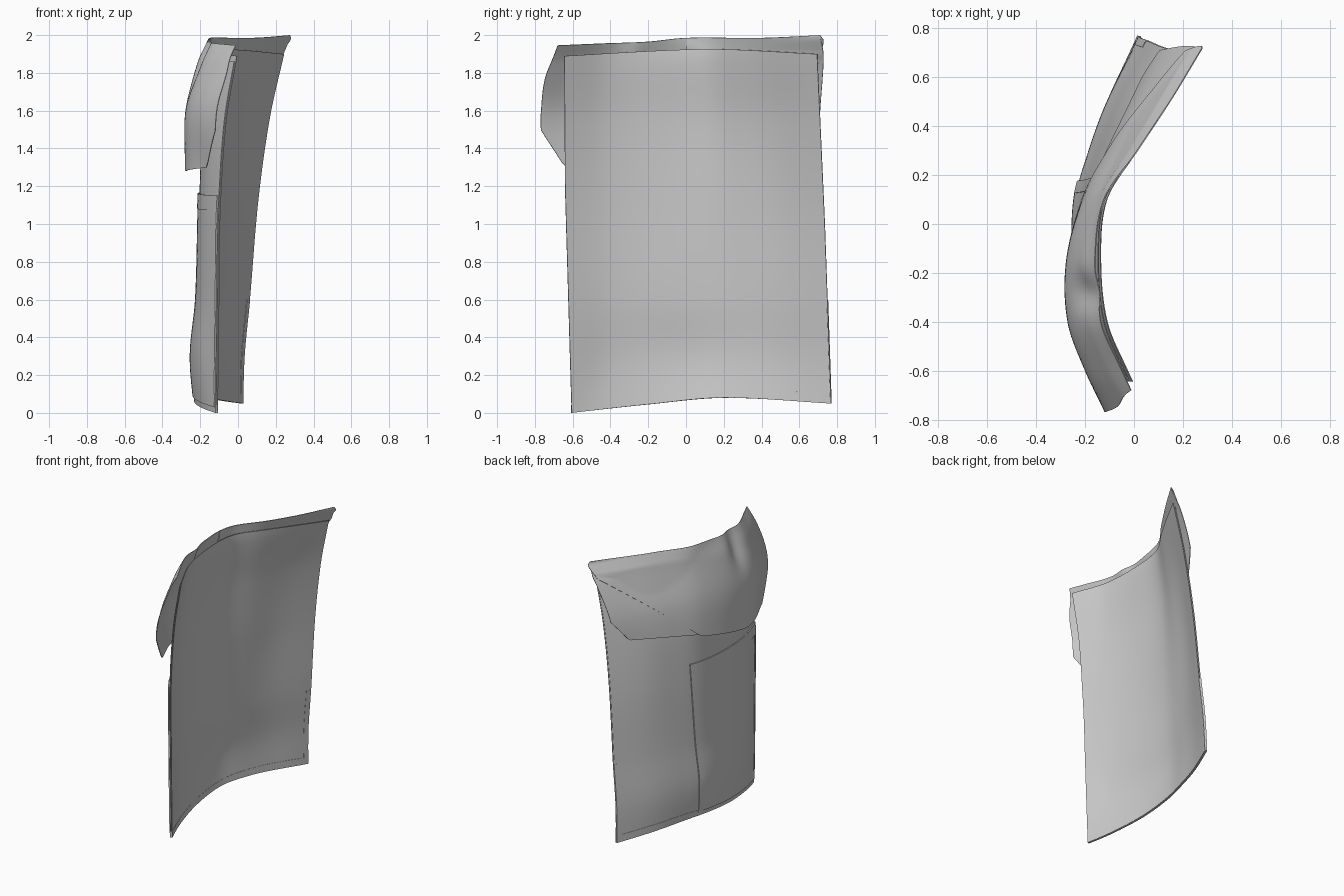
import bpy, math

if "Cube" in bpy.data.objects:
    bpy.data.objects.remove(bpy.data.objects["Cube"])

grey = bpy.data.materials.new("grey cloth")
grey.diffuse_color = (0.6, 0.6, 0.6, 1)
grey.use_nodes = True
grey.node_tree.nodes["Principled BSDF"].inputs["Base Color"].default_value = grey.diffuse_color


def linear(xs, vs, x):
    for i in range(len(xs) - 1):
        if x <= xs[i + 1] or i == len(xs) - 2:
            t = (x - xs[i]) / (xs[i + 1] - xs[i])
            return vs[i] + (vs[i + 1] - vs[i]) * t


def smooth(xs, vs, x):
    """Cubic curve through uneven points, straight beyond the ends."""
    n = len(xs)
    if x <= xs[0] or x >= xs[-1]:
        return linear(xs, vs, x)
    i = max(k for k in range(n - 1) if xs[k] <= x)

    def slope(k):
        a, b = max(k - 1, 0), min(k + 1, n - 1)
        return (vs[b] - vs[a]) / (xs[b] - xs[a])
    h = xs[i + 1] - xs[i]
    t = (x - xs[i]) / h
    return ((2*t**3 - 3*t*t + 1) * vs[i] + (t**3 - 2*t*t + t) * h * slope(i)
            + (3*t*t - 2*t**3) * vs[i + 1] + (t**3 - t*t) * h * slope(i + 1))


# S-shaped cross-sections: x along y, at several heights
YS = [-.75, -.6, -.4, -.15, .1, .3, .5, .75]
BODY = {0: [-.04, -.11, -.17, -.21, -.205, -.16, -.095, .015],
        .3: [-.04, -.11, -.19, -.232, -.23, -.175, -.10, .028],
        .6: [-.04, -.11, -.177, -.207, -.20, -.148, -.07, .062],
        1.1: [-.04, -.108, -.17, -.195, -.175, -.112, -.032, .115],
        1.55: [-.01, -.08, -.15, -.175, -.155, -.065, .035, .19],
        1.9: [.05, -.025, -.11, -.135, -.11, .01, .13, .275],
        1.97: [.06, -.02, -.115, -.15, -.12, .015, .145, .295]}
FLAP = {1.3: [-.12, -.18, -.262, -.275, -.215, -.13, -.04, .08],
        1.6: [-.12, -.195, -.265, -.27, -.20, -.095, .005, .115],
        1.85: [-.03, -.11, -.19, -.215, -.15, -.02, .095, .21],
        1.97: [.04, -.035, -.13, -.16, -.125, .01, .14, .295]}


def cloth(table, y, z):
    return smooth(list(table), [smooth(YS, r, y) for r in table.values()], z)


def lerp(a, b, t):
    return a + (b - a) * t


# outlines
def y_low(z): return linear([0, 1.2, 2], [-.605, -.64, -.645], z)
def y_high(z): return linear([0, 1, 2], [.77, .735, .69], z)
def z_bottom(y): return smooth([-.61, -.2, .2, .77], [0, .045, .08, .05], y)
def z_panel_top(y): return smooth([-.64, -.1, .2, .69], [1.89, 1.92, 1.925, 1.9], y)
def z_fold(y): return smooth([-.68, -.45, -.2, 0, .4, .72],
                             [1.945, 1.955, 1.965, 1.985, 1.985, 2.0], y)


def sheet(name, point, nu, nv, thick):
    verts = [point(i / nu, j / nv) for j in range(nv + 1) for i in range(nu + 1)]
    w = nu + 1
    faces = [(j*w + i, j*w + i + 1, (j+1)*w + i + 1, (j+1)*w + i)
             for j in range(nv) for i in range(nu)]
    me = bpy.data.meshes.new(name)
    me.from_pydata(verts, [], faces)
    me.materials.append(grey)
    ob = bpy.data.objects.new(name, me)
    bpy.context.collection.objects.link(ob)
    m = ob.modifiers.new("thickness", 'SOLIDIFY')
    m.thickness, m.offset = thick, 0
    bpy.ops.object.select_all(action='DESELECT')
    ob.select_set(True)
    bpy.context.view_layer.objects.active = ob
    bpy.ops.object.modifier_apply(modifier="thickness")
    bpy.ops.object.shade_smooth_by_angle(angle=math.radians(40))
    return ob


def body_patch(name, ya, yb, za, zb, shift, nu, nv, thick):
    """Patch on the body; limits are functions of height or of y."""
    def point(u, v):
        y = lerp(ya(2 * v), yb(2 * v), u)
        z = lerp(za(y), zb(y), v)
        y = lerp(ya(z), yb(z), u)
        return cloth(BODY, y, z) + shift, y, z
    return sheet(name, point, nu, nv, thick)


# main bag: two layers, closed at the bottom by a hem
body_patch("front_panel", y_low, y_high, z_bottom, z_panel_top, 0, 48, 48, .004)
body_patch("back_panel", y_low, y_high, z_bottom,
           lambda y: z_panel_top(y) - .03, -.009, 48, 48, .004)
body_patch("bottom_hem", y_low, y_high, z_bottom, lambda y: z_bottom(y) + .045,
           -.0045, 48, 2, .016)
body_patch("side_seam", lambda z: y_high(z) - .03, y_high,
           lambda y: .08, lambda y: .6, -.0045, 2, 24, .016)


# pocket on the back with a hemmed opening and edge strip
def pocket_top(y): return linear([-.62, .18], [1.15, 1.17], y)
def pocket_side(z): return .17 + .02 * z / 1.2


body_patch("pocket", y_low, pocket_side, lambda y: z_bottom(y) + .03, pocket_top,
           -.016, 30, 30, .005)
body_patch("pocket_hem", y_low, pocket_side, lambda y: pocket_top(y) - .08, pocket_top,
           -.018, 30, 3, .006)
body_patch("pocket_edge", lambda z: pocket_side(z) - .05, pocket_side,
           lambda y: .35, pocket_top, -.018, 3, 24, .006)
body_patch("pocket_front_seam", y_low, lambda z: y_low(z) + .03,
           lambda y: .1, pocket_top, -.018, 2, 24, .006)


# flap folded over the back, always lying clear of the body
def flap_layer(name, start, end, bottom, shift, gap):
    def point(u, v):
        y = lerp(start(v), end(v), u)
        z = lerp(z_fold(y), bottom(y), v)
        # gathered crease near the fold
        dent = .035 * math.exp(-((y + .28) / .07)**2 - ((z - 1.86) / .13)**2)
        x = cloth(FLAP, y, z) + dent + shift
        gap_z = gap * min(1, max(0, (1.99 - z) / .08))
        if y > -.1:
            x = min(x, cloth(BODY, y, min(z, 1.98)) - gap_z)
        return x, y, z
    return sheet(name, point, 54, 28, .004)


def flap_left(v): return smooth([0, .35, .8, 1], [-.68, -.745, -.768, -.768], v)
def flap_right(v): return smooth([0, .3, 1], [.71, .728, .71], v)


flap_layer("flap", flap_left, flap_right,
           lambda y: linear([-.77, -.64, -.3, .12, .70, .73],
                            [1.5, 1.3, 1.28, 1.36, 1.88, 1.9], y), 0, .03)
flap_layer("flap_lining", lambda v: .0, flap_right,
           lambda y: linear([0, .12, .6, .71],
                            [1.34, 1.37, 1.45, 1.6], y), .009, .021)
